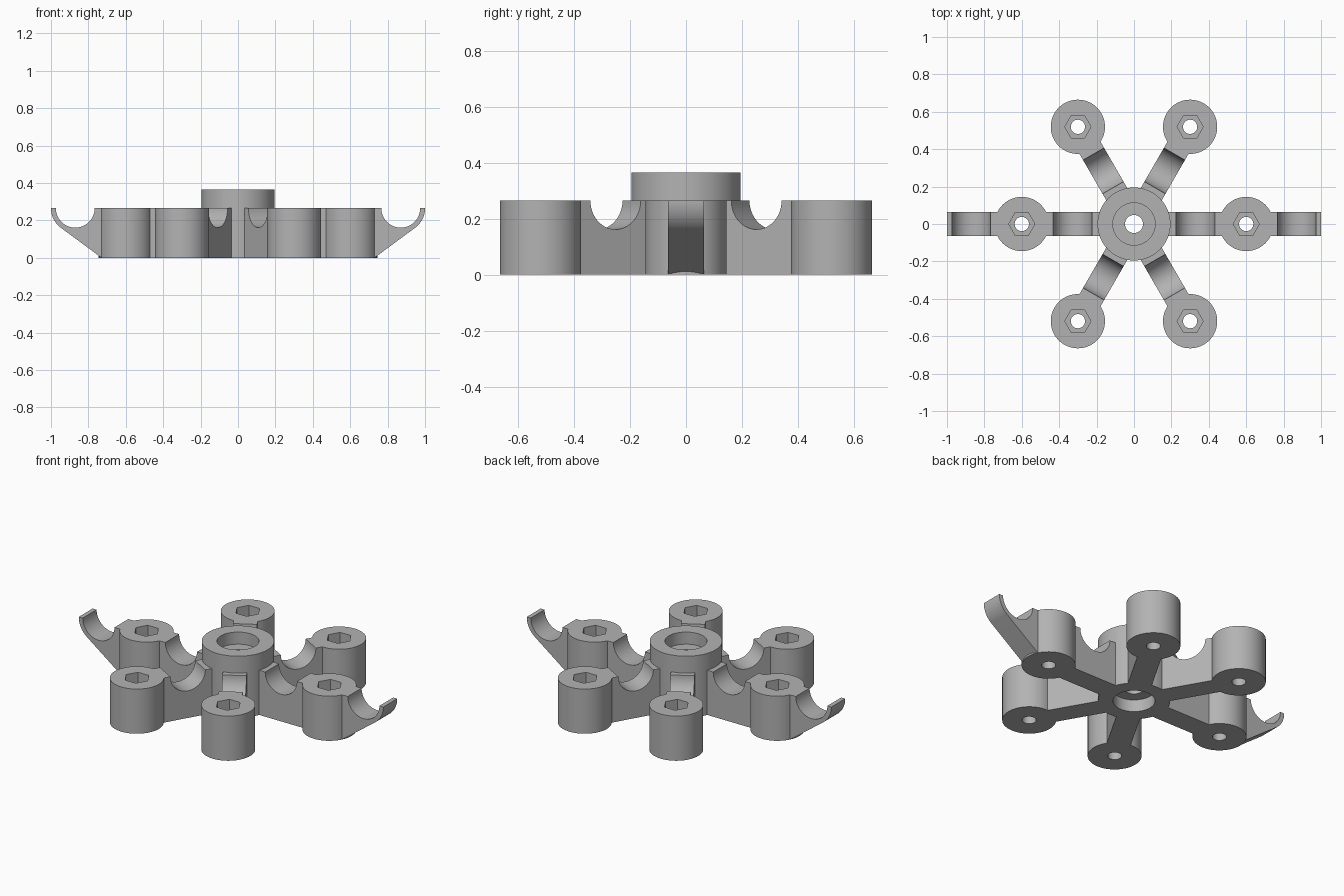
import bpy, bmesh
from math import sin, cos, pi, radians, asin, atan2, hypot
from mathutils import Matrix

cube = bpy.data.objects.get("Cube")
if cube:
    bpy.data.objects.remove(cube, do_unlink=True)

ARM_H, HUB_H = 0.265, 0.365      # heights
HUB_R, BORE_R, AXLE_R = 0.195, 0.113, 0.048
SEAT = 0.072                     # depth of each bearing seat
BOSS_X, BOSS_R, BOLT_R, NUT_R = 0.6, 0.145, 0.038, 0.07
NUT_DEPTH = 0.1
ARM_W = 0.13
CRADLE_R, HOOK_R = 0.104, 0.13   # round notch and outer hook radius
INNER_X, OUTER_X = 0.328, 0.87   # notch centres along an arm

grey = bpy.data.materials.new("light grey plastic")
grey.use_nodes = True
grey.diffuse_color = (0.45, 0.45, 0.45, 1)
grey.node_tree.nodes["Principled BSDF"].inputs["Base Color"].default_value = (0.45, 0.45, 0.45, 1)


def to_object(bm, name):
    bmesh.ops.recalc_face_normals(bm, faces=bm.faces)
    mesh = bpy.data.meshes.new(name)
    bm.to_mesh(mesh)
    bm.free()
    mesh.materials.append(grey)
    ob = bpy.data.objects.new(name, mesh)
    bpy.context.collection.objects.link(ob)
    return ob


def cylinder(name, r, z0, z1, x=0, y=0, sides=64):
    bm = bmesh.new()
    bmesh.ops.create_cone(bm, cap_ends=True, segments=sides, radius1=r, radius2=r,
                          depth=z1 - z0, matrix=Matrix.Translation((x, y, (z0 + z1) / 2)))
    return to_object(bm, name)


def arc(cx, r, a0, a1, n=24):
    angles = [a0 + (a1 - a0) * i / n for i in range(n + 1)]
    return [(cx + r * cos(a), ARM_H + r * sin(a)) for a in angles]


def arm(name, angle, hooked):
    # Side profile of the arm, extruded across its width
    pts = [(0.15, 0)]
    if hooked:
        foot = BOSS_X + 0.13
        dx = OUTER_X - foot
        slope = atan2(ARM_H, dx) - asin(HOOK_R / hypot(dx, ARM_H))
        pts += [(foot, 0)] + arc(OUTER_X, HOOK_R, slope - pi / 2, 0)
        pts += arc(OUTER_X, CRADLE_R, 0, -pi)
    else:
        pts += [(BOSS_X, 0), (BOSS_X, ARM_H)]
    pts += arc(INNER_X, CRADLE_R, 0, -pi) + [(0.15, ARM_H)]
    bm = bmesh.new()
    face = bm.faces.new([bm.verts.new((x, -ARM_W / 2, z)) for x, z in pts])
    side = bmesh.ops.extrude_face_region(bm, geom=[face])["geom"]
    bmesh.ops.translate(bm, vec=(0, ARM_W, 0),
                        verts=[v for v in side if isinstance(v, bmesh.types.BMVert)])
    bm.transform(Matrix.Rotation(angle, 4, "Z"))
    return to_object(bm, name)


def combine(body, tool, operation):
    mod = body.modifiers.new("combine", "BOOLEAN")
    mod.operation, mod.solver, mod.object = operation, "EXACT", tool
    bpy.context.view_layer.objects.active = body
    bpy.ops.object.modifier_apply(modifier=mod.name)
    bpy.data.objects.remove(tool, do_unlink=True)


# Hub, arms and bosses fused into one solid
body = cylinder("six_arm_body", HUB_R, 0, HUB_H, sides=96)
cutters = []
for i in range(6):
    a = radians(60 * i)
    x, y = BOSS_X * cos(a), BOSS_X * sin(a)
    combine(body, arm("arm", a, i % 3 == 0), "UNION")
    combine(body, cylinder("boss", BOSS_R, 0, ARM_H, x, y), "UNION")
    # Bolt hole and hexagonal nut pocket
    cutters.append(cylinder("bolt_hole", BOLT_R, -0.1, ARM_H + 0.1, x, y, 32))
    bm = bmesh.new()
    ring = [bm.verts.new((x + NUT_R * cos(k * pi / 3), y + NUT_R * sin(k * pi / 3),
                          ARM_H - NUT_DEPTH)) for k in range(6)]
    hexagon = bm.faces.new(ring)
    top = bmesh.ops.extrude_face_region(bm, geom=[hexagon])["geom"]
    bmesh.ops.translate(bm, vec=(0, 0, NUT_DEPTH + 0.1),
                        verts=[v for v in top if isinstance(v, bmesh.types.BMVert)])
    cutters.append(to_object(bm, "nut_pocket"))

# Bearing seats above and below, with the axle hole through the web
cutters.append(cylinder("upper_seat", BORE_R, HUB_H - SEAT, HUB_H + 0.1))
cutters.append(cylinder("lower_seat", BORE_R, -0.1, SEAT))
cutters.append(cylinder("axle_hole", AXLE_R, -0.2, HUB_H + 0.2, sides=48))
for cutter in cutters:
    combine(body, cutter, "DIFFERENCE")

# Smooth round walls, keep hard edges
bpy.ops.object.select_all(action="DESELECT")
body.select_set(True)
bpy.context.view_layer.objects.active = body
bpy.ops.object.shade_smooth_by_angle(angle=radians(30))
